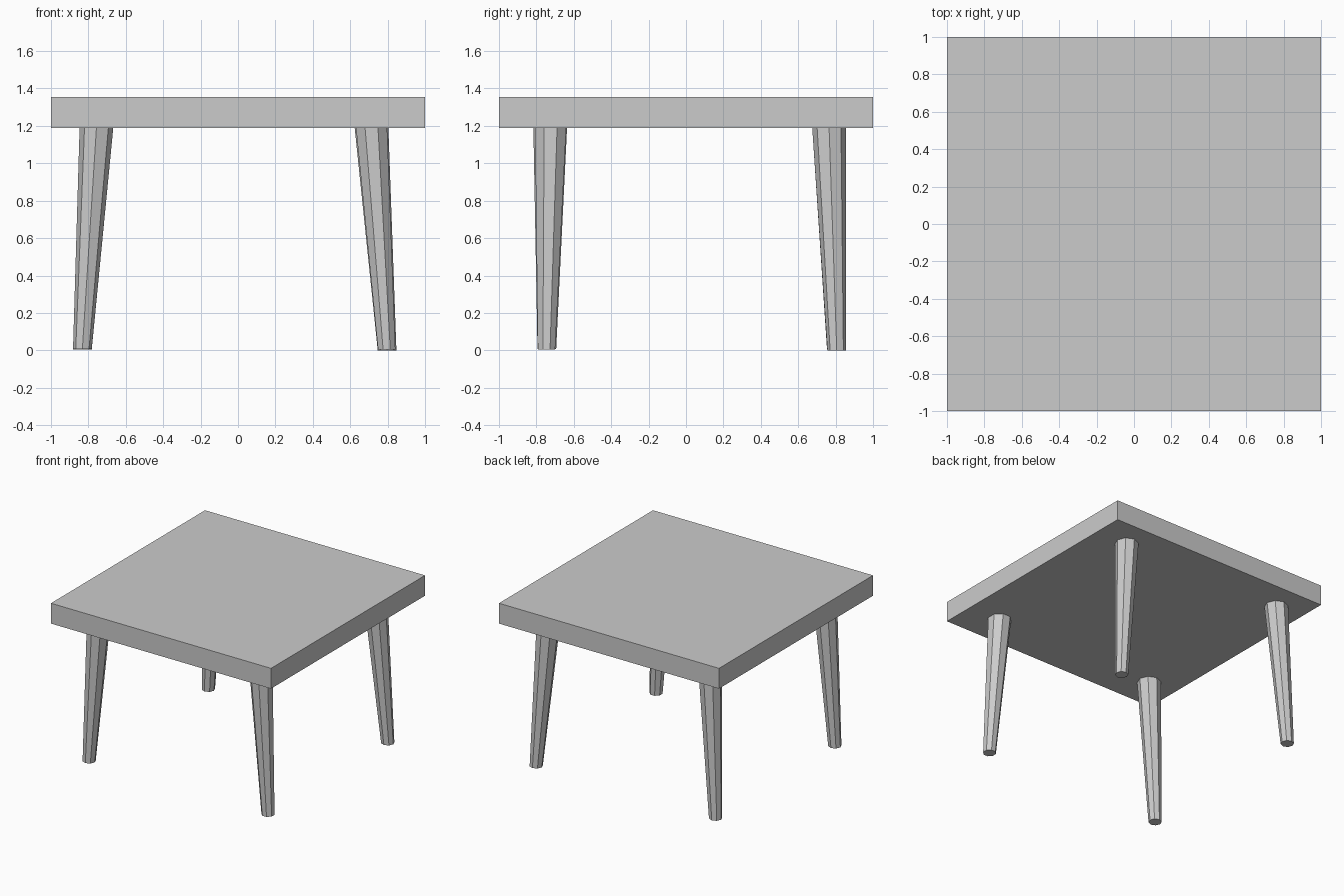
import bpy, bmesh, math
from mathutils import Matrix, Vector

if "Cube" in bpy.data.objects:
    bpy.data.objects.remove(bpy.data.objects["Cube"])

TOP_Z, UNDER_Z = 1.355, 1.188


def add_object(name, bm):
    mesh = bpy.data.meshes.new(name)
    bm.to_mesh(mesh)
    bm.free()
    obj = bpy.data.objects.new(name, mesh)
    bpy.context.collection.objects.link(obj)
    return obj


def add_leg(name, foot, head, foot_z, turn):
    """Tapered eight-sided leg, leaning from foot to head."""
    bm = bmesh.new()
    height = UNDER_Z - foot_z
    bmesh.ops.create_cone(bm, cap_ends=True, segments=8, radius1=0.05, radius2=0.09,
                          depth=height, matrix=Matrix.Rotation(math.radians(turn), 4, 'Z'))
    low, high = Vector((*foot, foot_z)), Vector((*head, UNDER_Z))
    for v in bm.verts:
        centre = high if v.co.z > 0 else low
        v.co = Vector((v.co.x, v.co.y, 0)) + centre
    add_object(name, bm)


# Square slab top
bm = bmesh.new()
bmesh.ops.create_cube(bm, size=1)
bmesh.ops.scale(bm, vec=(2, 2, TOP_Z - UNDER_Z), verts=bm.verts)
bmesh.ops.translate(bm, vec=(0, 0, (TOP_Z + UNDER_Z) / 2), verts=bm.verts)
add_object("table_top", bm)

# Splayed legs: foot xy, head xy, foot height, turn about own axis
add_leg("front_left_leg", (-0.832, -0.744), (-0.757, -0.726), 0.008, 0)
add_leg("front_right_leg", (0.795, -0.746), (0.714, -0.724), 0.005, 22.5)
add_leg("back_left_leg", (-0.832, 0.804), (-0.757, 0.765), 0.005, 0)
add_leg("back_right_leg", (0.797, 0.806), (0.714, 0.765), 0.0, 0)
